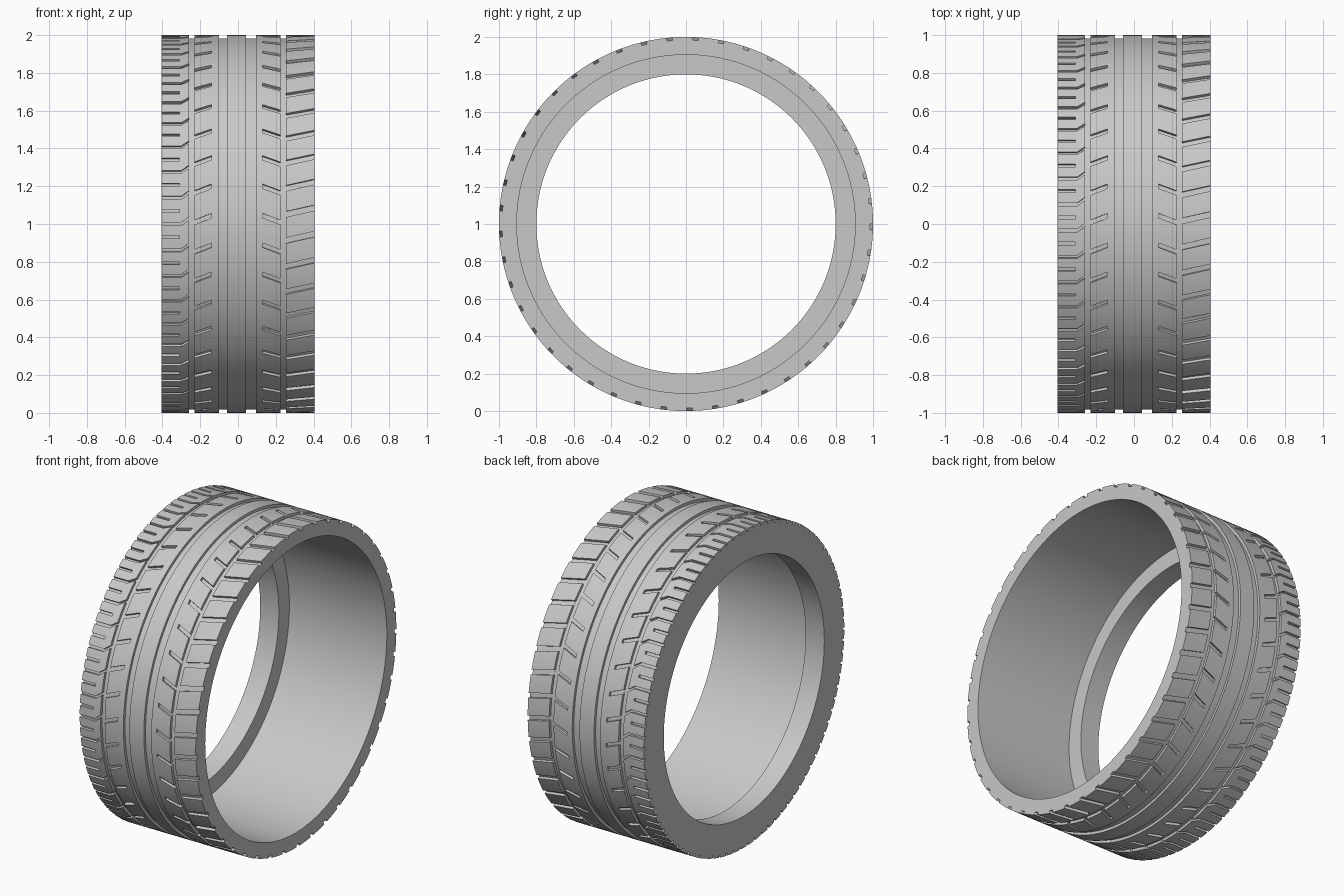
import bpy, bmesh, math

if "Cube" in bpy.data.objects:
    bpy.data.objects.remove(bpy.data.objects["Cube"])

SEG = 180          # segments around the tyre
FLOOR = 0.984      # radius at the bottom of the tread pattern


def point(x, a, r):
    """Position on a cylinder about the x axis; angle 0 is the front, rising upward."""
    return (x, -r * math.cos(a), 1 + r * math.sin(a))


def new_object(name, bm):
    bmesh.ops.recalc_face_normals(bm, faces=bm.faces)
    mesh = bpy.data.meshes.new(name)
    bm.to_mesh(mesh)
    bm.free()
    obj = bpy.data.objects.new(name, mesh)
    bpy.context.collection.objects.link(obj)
    return obj


# Tyre body: closed profile (x, radius) with four ring grooves, spun about x
profile = [(-0.405, 0.80), (-0.405, 1.0)]
for x0, x1 in [(-0.26, -0.23), (-0.10, -0.058), (0.043, 0.094), (0.224, 0.255)]:
    profile += [(x0, 1.0), (x0, FLOOR - 0.001), (x1, FLOOR - 0.001), (x1, 1.0)]
profile += [(0.405, 1.0), (0.405, 0.905), (-0.275, 0.905), (-0.275, 0.80)]

bm = bmesh.new()
rings = [[bm.verts.new(point(x, 2 * math.pi * i / SEG, r)) for x, r in profile]
         for i in range(SEG)]
for i in range(SEG):
    a, b = rings[i], rings[(i + 1) % SEG]
    for j in range(len(profile)):
        k = (j + 1) % len(profile)
        bm.faces.new((a[j], a[k], b[k], b[j]))
tyre = new_object("tyre", bm)

# Tread cuts: each is a strip following a path of (x, arc offset)
cut_bm = bmesh.new()


def add_cuts(path, width, count, start_deg):
    for n in range(count):
        a0 = math.radians(start_deg) + 2 * math.pi * n / count
        sections = []
        for x, t in path:
            lo, hi = a0 + t - width / 2, a0 + t + width / 2
            sections.append([cut_bm.verts.new(point(x, a, r)) for a, r in
                             ((lo, FLOOR), (hi, FLOOR), (hi, 1.03), (lo, 1.03))])
        for s, e in zip(sections, sections[1:]):
            for j in range(4):
                k = (j + 1) % 4
                cut_bm.faces.new((s[j], s[k], e[k], e[j]))
        cut_bm.faces.new(sections[0])
        cut_bm.faces.new(sections[-1])


# Right shoulder slanted cuts
add_cuts([(0.245, -0.038), (0.42, 0.002)], 0.030, 45, 5)
# Middle rib cuts, nearly mirrored
add_cuts([(-0.24, -0.02), (-0.14, 0.02)], 0.024, 40, 1.4)
add_cuts([(0.13, 0.02), (0.234, -0.02)], 0.024, 40, 1.4)
# Left shoulder: long bent cuts alternating with short straight ones
add_cuts([(-0.42, 0), (-0.30, 0), (-0.25, 0.036)], 0.016, 45, 0)
add_cuts([(-0.42, 0), (-0.31, 0)], 0.016, 45, 4)
cutter = new_object("tread_cutter", cut_bm)
cutter.hide_render = True

# Carve the tread
mod = tyre.modifiers.new("tread", 'BOOLEAN')
mod.operation = 'DIFFERENCE'
mod.solver = 'EXACT'
mod.object = cutter
bpy.context.view_layer.objects.active = tyre
tyre.select_set(True)
bpy.ops.object.modifier_apply(modifier=mod.name)
bpy.data.objects.remove(cutter)

# Grey rubber, smooth around the rings with sharp edges
mat = bpy.data.materials.new("grey_rubber")
mat.diffuse_color = (0.58, 0.58, 0.58, 1)
mat.use_nodes = True
mat.node_tree.nodes["Principled BSDF"].inputs["Base Color"].default_value = mat.diffuse_color
tyre.data.materials.clear()
tyre.data.materials.append(mat)
bpy.ops.object.shade_smooth_by_angle(angle=math.radians(30))
